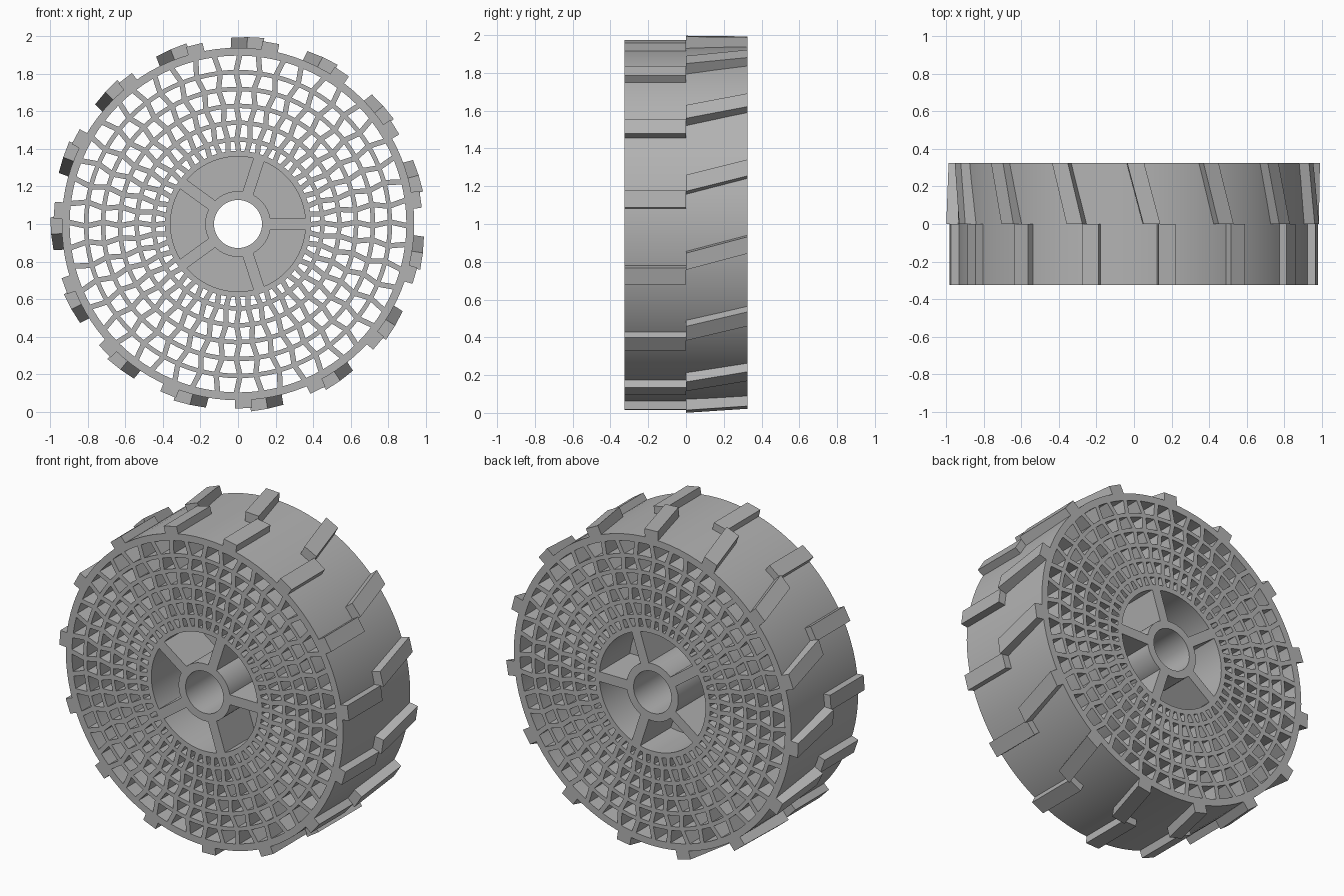
import bpy, bmesh, math
from mathutils import Vector

cube = bpy.data.objects.get("Cube")
if cube:
    bpy.data.objects.remove(cube, do_unlink=True)

HALF = 0.325          # half the wheel width
CENTRE = 1.0          # axle height
SEGMENTS = 96
SPOKES = 48
TREADS = 15

grey = bpy.data.materials.new("wheel grey")
grey.use_nodes = True
colour = (0.45, 0.45, 0.45, 1)
grey.diffuse_color = colour
grey.node_tree.nodes["Principled BSDF"].inputs["Base Color"].default_value = colour


def polar(radius, angle, y=0.0):
    return Vector((radius * math.cos(angle), y, radius * math.sin(angle)))


def tangent(angle):
    return Vector((-math.sin(angle), 0, math.cos(angle)))


def finish(bm, name):
    bmesh.ops.recalc_face_normals(bm, faces=bm.faces)
    mesh = bpy.data.meshes.new(name)
    bm.to_mesh(mesh)
    bm.free()
    mesh.materials.append(grey)
    obj = bpy.data.objects.new(name, mesh)
    obj.location.z = CENTRE
    bpy.context.collection.objects.link(obj)
    bpy.ops.object.select_all(action="DESELECT")
    obj.select_set(True)
    bpy.context.view_layer.objects.active = obj
    bpy.ops.object.shade_smooth_by_angle(angle=math.radians(25))
    return obj


def add_ring(bm, inner, outer, half):
    section = [(inner, -half), (outer, -half), (outer, half), (inner, half)]
    loops = [[bm.verts.new(polar(r, math.tau * i / SEGMENTS, y)) for r, y in section]
             for i in range(SEGMENTS)]
    for i, a in enumerate(loops):
        b = loops[(i + 1) % SEGMENTS]
        for j in range(4):
            k = (j + 1) % 4
            bm.faces.new((a[j], a[k], b[k], b[j]))


def add_block(bm, front, back):
    """Join two matching four-cornered ends into a solid."""
    f = [bm.verts.new(p) for p in front]
    b = [bm.verts.new(p) for p in back]
    bm.faces.new(f)
    bm.faces.new(b[::-1])
    for i in range(4):
        j = (i + 1) % 4
        bm.faces.new((f[i], b[i], b[j], f[j]))


def add_bar(bm, start, end, width):
    """Straight bar across the full width of the wheel."""
    side = (end - start).cross(Vector((0, 1, 0))).normalized() * width / 2
    corners = [start + side, end + side, end - side, start - side]
    depth = Vector((0, HALF, 0))
    add_block(bm, [c - depth for c in corners], [c + depth for c in corners])


def tread_end(angle, shift, y, top):
    n, t = polar(1, angle), tangent(angle)
    return [n * h + t * (shift + w) + Vector((0, y, 0))
            for h, w in ((0.92, -0.045), (top, -0.045), (top, 0.045), (0.92, 0.045))]


# Concentric rings of the airless tyre
rings = [(0.36, 0.39), (0.438, 0.462), (0.528, 0.552), (0.618, 0.642),
         (0.708, 0.732), (0.798, 0.822), (0.898, 0.94)]
names = ["hub_rim"] + ["lattice_ring"] * 5 + ["tyre_band"]
for name, (inner, outer) in zip(names, rings):
    bm = bmesh.new()
    add_ring(bm, inner, outer, HALF)
    finish(bm, name)

# Short walls between the rings, leaning alternately
bm = bmesh.new()
middles = [(a + b) / 2 for a, b in rings]
for row in range(len(rings) - 1):
    for i in range(SPOKES):
        angle = math.tau * i / SPOKES
        lean = 0.014 * (-1) ** (row + i)
        add_bar(bm, polar(middles[row], angle - lean),
                polar(middles[row + 1], angle + lean), 0.028)
finish(bm, "lattice_walls")

# Hub with bore, five spokes and a central web
bm = bmesh.new()
add_ring(bm, 0.128, 0.175, HALF)
finish(bm, "hub_sleeve")
bm = bmesh.new()
add_ring(bm, 0.15, 0.375, 0.03)
finish(bm, "hub_web")
bm = bmesh.new()
for i in range(5):
    angle = math.tau * i / 5
    add_bar(bm, polar(0.15, angle), polar(0.375, angle), 0.06)
finish(bm, "hub_spokes")

# Straight treads on the front half, slanted treads on the back half
straight, slanted = bmesh.new(), bmesh.new()
for i in range(TREADS):
    turn = math.tau * i / TREADS
    a = math.radians(7.7) + turn
    add_block(straight, tread_end(a, 0, -HALF, 0.983), tread_end(a, 0, 0, 0.983))
    a = math.radians(15) + turn
    add_block(slanted, tread_end(a, -0.043, 0, 0.998), tread_end(a, 0.043, HALF, 0.99))
finish(straight, "front_treads")
finish(slanted, "back_treads")
